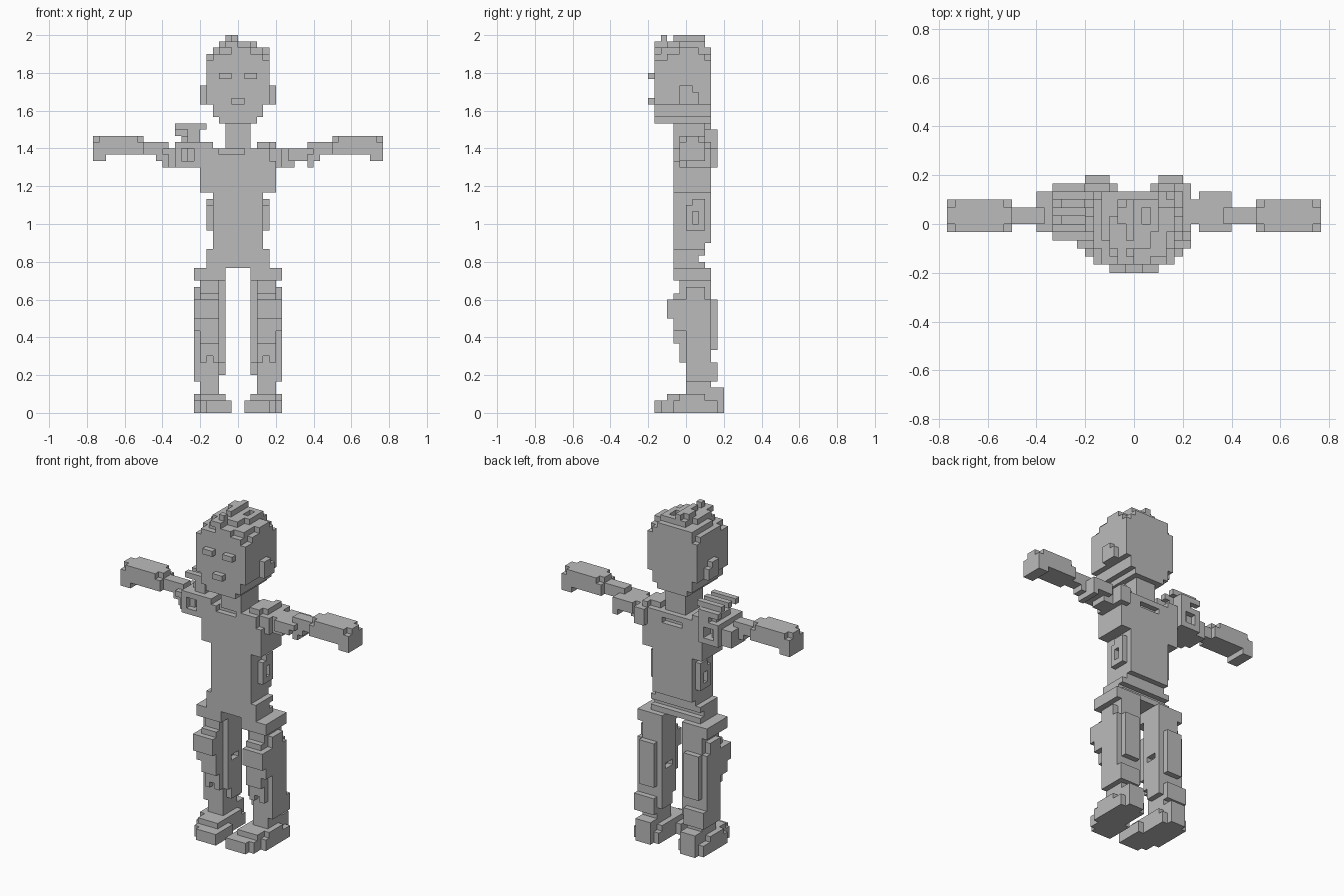
import bpy, bmesh, math
from mathutils import Vector

if "Cube" in bpy.data.objects:
    bpy.data.objects.remove(bpy.data.objects["Cube"])

V = 1 / 30  # size of one block
grey = bpy.data.materials.new("plain grey")
grey.diffuse_color = (0.5, 0.5, 0.5, 1)
grey.use_nodes = True
grey.node_tree.nodes["Principled BSDF"].inputs["Base Color"].default_value = grey.diffuse_color
parts, filled = {}, set()


def cells(boxes):
    """Unit cells inside boxes (x0, x1, y0, y1, z0, z1)."""
    return {(x, y, z) for a, b, c, d, e, f in boxes
            for x in range(a, b) for y in range(c, d) for z in range(e, f)}


def part(name, boxes, cut=()):
    new = cells(boxes) - cells(cut) - filled
    parts[name] = new
    filled.update(new)


def flip(boxes):
    return [(-b, -a, c, d, e, f) for a, b, c, d, e, f in boxes]


def pair(name, boxes, cut=()):
    part("left_" + name, boxes, cut)
    part("right_" + name, flip(boxes), flip(cut))


def build(name, solid):
    """Skin the outside of a part, leaving out faces shared with its neighbours."""
    bm = bmesh.new()
    verts = {}
    for c in solid:
        for axis in range(3):
            for s in (0, 1):
                n = list(c)
                n[axis] += 2 * s - 1
                if tuple(n) in filled:
                    continue
                ring = []
                for p, q in ((0, 0), (1, 0), (1, 1), (0, 1)):
                    k = list(c)
                    k[axis] += s
                    k[(axis + 1) % 3] += p
                    k[(axis + 2) % 3] += q
                    k = tuple(k)
                    if k not in verts:
                        verts[k] = bm.verts.new(Vector(k) * V)
                    ring.append(verts[k])
                bm.faces.new(ring if s else ring[::-1])
    bmesh.ops.dissolve_limit(bm, angle_limit=math.radians(1),
                             verts=bm.verts[:], edges=bm.edges[:])
    mesh = bpy.data.meshes.new(name)
    bm.to_mesh(mesh)
    bm.free()
    mesh.materials.append(grey)
    bpy.context.collection.objects.link(bpy.data.objects.new(name, mesh))


# head, tapering to the chin
part("head", [(-5, 5, -5, 4, 49, 56), (-4, 4, -5, 4, 47, 49), (-3, 3, -5, 4, 46, 47)])
# stepped tufts of hair
part("hair", [(-5, 5, -3, 3, 56, 57), (-4, 4, -5, 4, 56, 57), (-4, 4, -4, 4, 57, 58),
              (4, 5, -1, 2, 57, 58), (-1, 2, -5, -4, 57, 58),
              (-3, 3, -3, 3, 58, 59), (-2, 0, -5, -3, 58, 59),
              (-1, 0, -2, 3, 59, 60), (-2, -1, 0, 2, 59, 60), (-1, 0, -4, -3, 59, 60)],
     cut=[(2, 3, -3, -1, 58, 59), (-3, -2, 1, 3, 58, 59), (-4, -3, -4, -2, 57, 58),
          (1, 2, 0, 2, 58, 59), (3, 4, 2, 4, 57, 58)])
pair("eye", [(1, 3, -6, -5, 53, 54)])
part("mouth", [(-1, 1, -6, -5, 49, 50)])
pair("ear", [(5, 6, -1, 1, 49, 52), (5, 6, 1, 2, 49, 51)])
part("neck", [(-2, 2, -2, 3, 42, 46)])

# torso with wide chest and a slot in the collar
part("torso", [(-4, 4, -2, 4, 27, 42), (-6, 6, -2, 4, 35, 40), (-5, 5, -2, 4, 40, 42)],
     cut=[(-3, 1, -2, -1, 41, 42), (-2, 2, 3, 4, 40, 41)])
pair("side_rib", [(4, 5, 1, 3, 32, 34), (4, 5, 0, 1, 30, 33), (4, 5, 2, 3, 30, 32),
                  (4, 5, 0, 3, 29, 30)])
part("waist", [(-4, 4, -2, 3, 25, 27), (-5, 5, -2, 3, 25, 26),
               (-5, 5, -2, 2, 24, 25), (-5, 5, -2, 3, 23, 24)])

# arms reaching straight out sideways
pair("hand", [(15, 23, -1, 3, 41, 44), (21, 23, -1, 3, 40, 41)],
     cut=[(22, 23, -1, 0, 43, 44), (22, 23, 2, 3, 43, 44),
          (15, 16, -1, 0, 43, 44), (15, 16, 2, 3, 43, 44)])
pair("forearm", [(13, 15, 0, 2, 41, 43), (12, 13, 0, 2, 40, 43)])
pair("elbow", [(8, 12, 0, 3, 40, 42), (10, 12, -1, 3, 41, 42), (11, 13, 0, 2, 41, 43),
               (8, 11, -1, 4, 40, 42), (11, 12, 0, 4, 39, 42), (8, 9, 0, 3, 39, 40)])
# plain shoulder on one side
part("left_shoulder", [(6, 8, 0, 3, 39, 42), (4, 7, -1, 4, 39, 42), (3, 5, -1, 3, 42, 43),
                       (5, 6, 0, 4, 39, 43), (5, 7, 4, 5, 39, 42)])
# hollow armoured shoulder on the other side
part("right_shoulder", [(-10, -6, -2, 5, 39, 43), (-11, -10, -1, 4, 39, 42),
                        (-7, -4, -2, 4, 39, 43), (-9, -6, 0, 4, 43, 44)],
     cut=[(-9, -7, -2, 0, 40, 42), (-9, -7, 3, 5, 40, 42)])
part("shoulder_slats", [b for y in (-1, 1, 3) for b in
                        ((-10, -5, y, y + 1, 45, 46), (-8, -6, y, y + 1, 43, 45))]
     + [(-10, -6, 4, 5, 44, 45), (-8, -6, 4, 5, 43, 44)])

# legs
pair("hip", [(2, 6, -1, 4, 19, 23), (2, 7, -2, 3, 21, 23), (5, 7, -2, 4, 21, 23)],
     cut=[(2, 3, -1, 0, 19, 21)])
pair("thigh", [(3, 6, -1, 4, 8, 20), (6, 7, 0, 4, 8, 20), (2, 3, 0, 4, 8, 20),
               (3, 6, -2, 0, 11, 19), (3, 7, -3, -1, 15, 18), (6, 7, -2, 0, 13, 18),
               (3, 6, 4, 5, 10, 18)],
     cut=[(2, 3, 1, 3, 13, 14), (6, 7, 3, 4, 18, 20), (4, 5, -1, 0, 8, 9)])
pair("calf", [(3, 6, 0, 4, 3, 8), (2, 7, 1, 4, 6, 8), (3, 7, 0, 5, 5, 8)])
pair("foot", [(1, 5, -5, -3, 0, 2), (1, 6, -4, -2, 0, 2), (2, 7, -2, 5, 0, 2),
              (1, 3, -4, 0, 0, 2), (2, 6, -3, 4, 2, 3), (6, 7, -1, 3, 2, 3),
              (3, 6, 0, 6, 0, 4)])

for name, solid in parts.items():
    build(name, solid)
